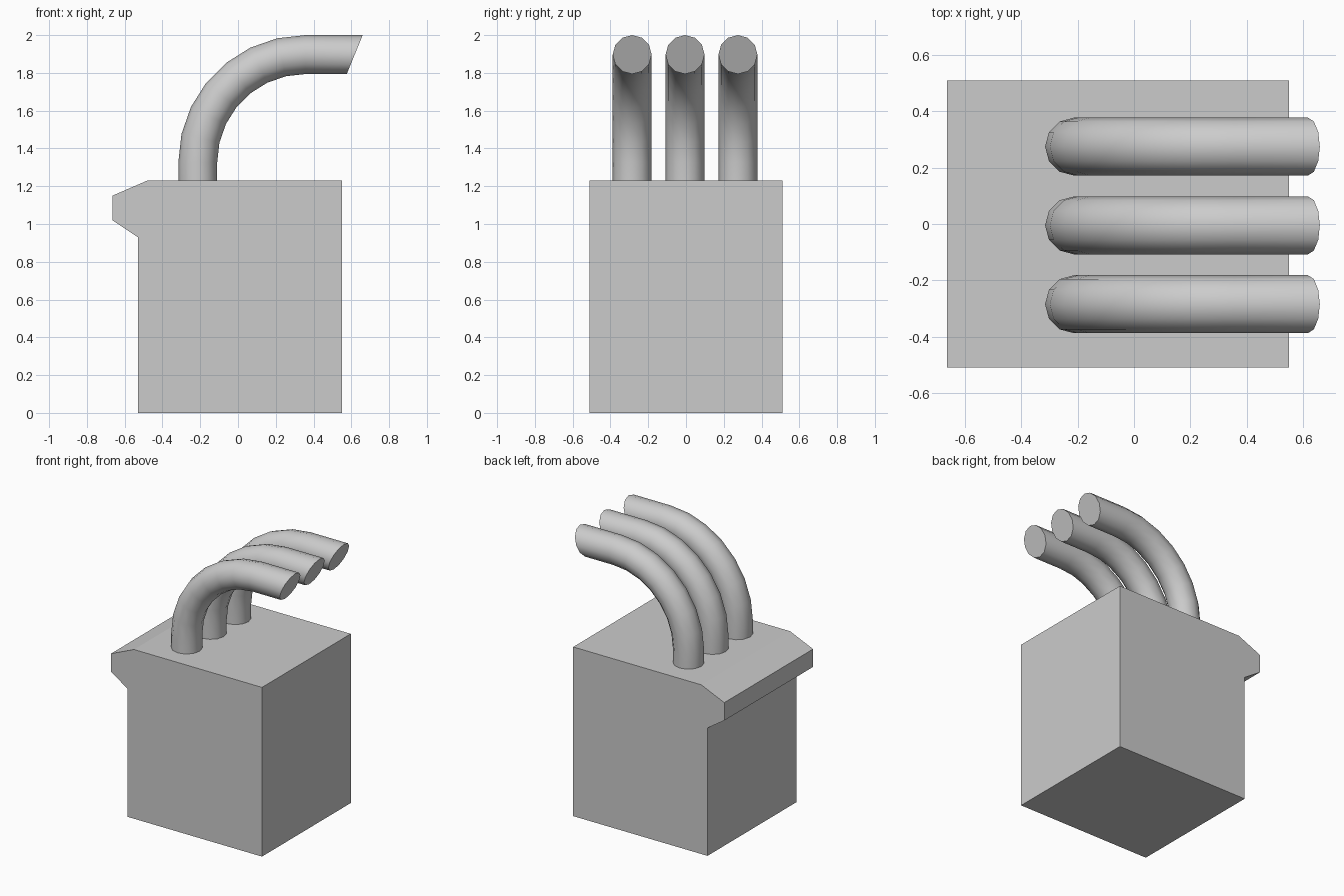
import bpy, bmesh, math
from mathutils import Vector

cube = bpy.data.objects.get("Cube")
if cube:
    bpy.data.objects.remove(cube, do_unlink=True)

# Single plain grey finish
grey = bpy.data.materials.new("plain_grey")
grey.use_nodes = True
colour = (0.6, 0.6, 0.6, 1)
grey.diffuse_color = colour
grey.node_tree.nodes["Principled BSDF"].inputs["Base Color"].default_value = colour


def finish(bm, name):
    bmesh.ops.recalc_face_normals(bm, faces=bm.faces)
    mesh = bpy.data.meshes.new(name)
    bm.to_mesh(mesh)
    bm.free()
    mesh.materials.append(grey)
    obj = bpy.data.objects.new(name, mesh)
    bpy.context.collection.objects.link(obj)
    return obj


# Block with an overhanging lip: side profile pushed through its depth
PROFILE = [(-0.53, 0), (0.55, 0), (0.55, 1.23), (-0.48, 1.23),
           (-0.665, 1.15), (-0.665, 1.02), (-0.53, 0.93)]
HALF_DEPTH = 0.51
bm = bmesh.new()
side = bm.faces.new([bm.verts.new((x, -HALF_DEPTH, z)) for x, z in PROFILE])
pushed = bmesh.ops.extrude_face_region(bm, geom=[side], use_keep_orig=True)
bmesh.ops.translate(bm, vec=(0, 2 * HALF_DEPTH, 0),
                    verts=[g for g in pushed["geom"] if isinstance(g, bmesh.types.BMVert)])
bmesh.ops.recalc_face_normals(bm, faces=bm.faces)

# Narrow groove outlining a flush panel under the lip
panel = min((f for f in bm.faces if f.normal.x < -0.99),
            key=lambda f: f.calc_center_median().z)
bmesh.ops.inset_individual(bm, faces=[panel], thickness=0.065)
ring = bmesh.ops.inset_individual(bm, faces=[panel], thickness=0.03)["faces"]
sunk = bmesh.ops.extrude_face_region(bm, geom=ring)
bmesh.ops.translate(bm, vec=(0.04, 0, 0),
                    verts=[g for g in sunk["geom"] if isinstance(g, bmesh.types.BMVert)])
finish(bm, "block")

# Bent pipes: rise, quarter bend, then a straight run cut at a slant
RADIUS, BEND, SIDES, STEPS = 0.103, 0.57, 12, 7
CENTRE = Vector((0.357, 0, 1.327))


def pipe(name, y):
    stations = [(Vector((CENTRE.x - BEND, y, 1.2)), Vector((-1, 0, 0)))]
    for i in range(STEPS + 1):
        a = math.pi / 2 * i / STEPS
        out = Vector((-math.cos(a), 0, math.sin(a)))
        stations.append((CENTRE + out * BEND + Vector((0, y, 0)), out))
    # The last ring leans outward at the top
    stations.append((Vector((0.618, y, CENTRE.z + BEND)), Vector((0.41, 0, 1))))
    bm = bmesh.new()
    rings = []
    for point, out in stations:
        ring = []
        for k in range(SIDES):
            t = math.tau * k / SIDES
            offset = out * math.cos(t) + Vector((0, math.sin(t), 0))
            ring.append(bm.verts.new(point + offset * RADIUS))
        rings.append(ring)
    for a, b in zip(rings, rings[1:]):
        for k in range(SIDES):
            n = (k + 1) % SIDES
            bm.faces.new((a[k], a[n], b[n], b[k]))
    bm.faces.new(rings[0])
    bm.faces.new(rings[-1])
    return finish(bm, name)


pipes = [pipe("pipe_front", -0.285), pipe("pipe_middle", -0.005), pipe("pipe_back", 0.275)]
bpy.ops.object.select_all(action="DESELECT")
for p in pipes:
    p.select_set(True)
bpy.context.view_layer.objects.active = pipes[0]
bpy.ops.object.shade_smooth_by_angle(angle=math.radians(35))
